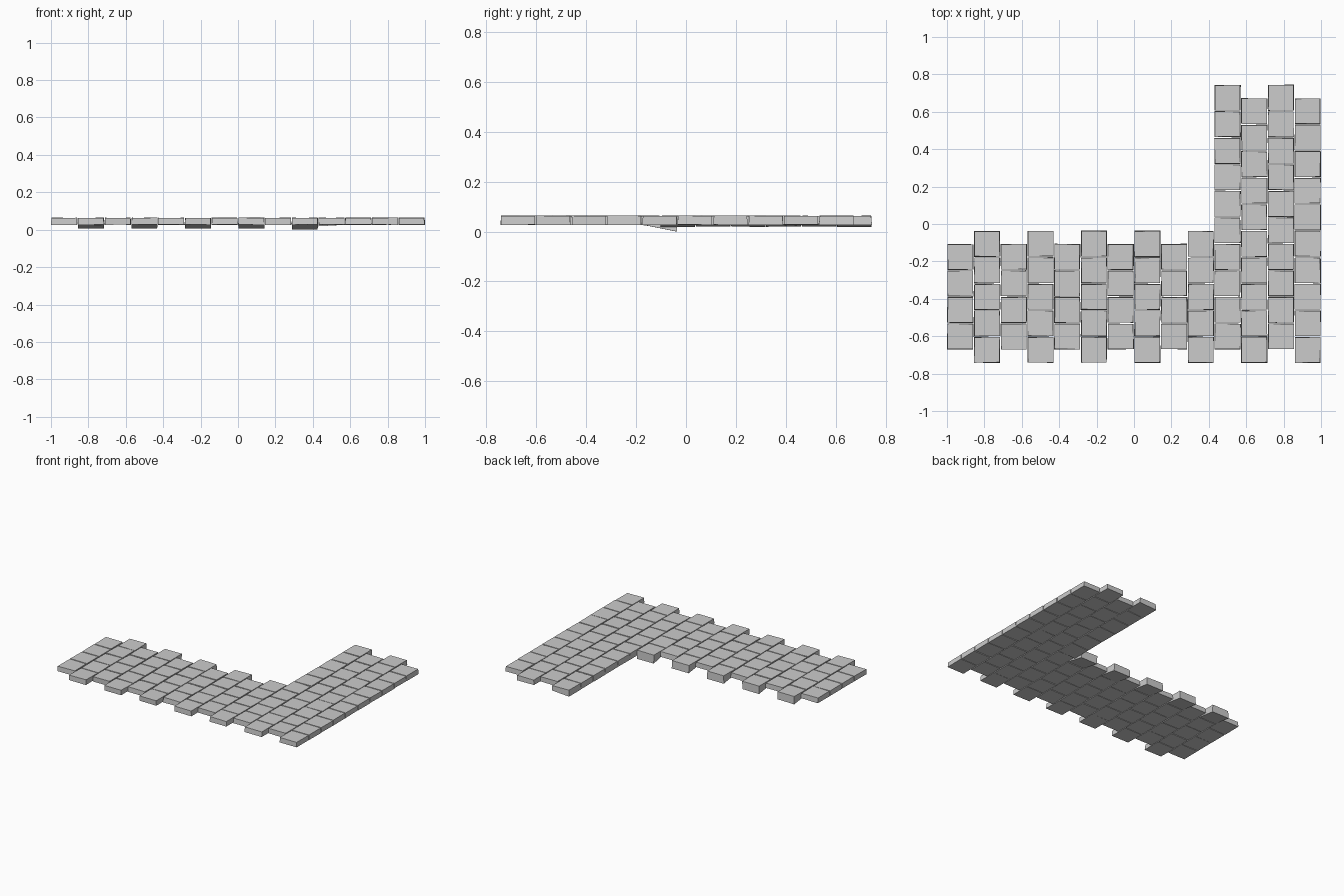
import bpy, bmesh, random

if "Cube" in bpy.data.objects:
    bpy.data.objects.remove(bpy.data.objects["Cube"])

random.seed(4)
COLS = 14
W = 2.0 / COLS          # column width
L = 0.1418              # stone length
TOP, BASE = 0.063, 0.027
FACES = [(0, 3, 2, 1), (4, 5, 6, 7), (0, 1, 5, 4),
         (1, 2, 6, 5), (2, 3, 7, 6), (3, 0, 4, 7)]


def jit(a):
    return random.uniform(-a, a)


def add_stone(bm, x0, x1, y0, y1, back_drop=0.0, left_drop=0.0):
    """Slightly irregular block; the drops lower its back or left bottom edge."""
    corners = [(x0, y0), (x1, y0), (x1, y1), (x0, y1)]
    verts = []
    for level in (0, 1):
        gap = 0.002 + 0.0015 * level
        for i, (x, y) in enumerate(corners):
            sx = 1 if i in (0, 3) else -1
            sy = 1 if i in (0, 1) else -1
            z = TOP + jit(0.0012) if level else BASE + jit(0.001)
            if not level:
                if i in (2, 3):
                    z -= back_drop
                if i in (0, 3):
                    z -= left_drop
            verts.append(bm.verts.new((x + sx * gap + jit(0.0018),
                                       y + sy * gap + jit(0.0018), max(z, 0))))
    for f in FACES:
        bm.faces.new([verts[i] for i in f])


# Interlocking columns of stones forming the L-shaped path
for c in range(COLS):
    odd = c % 2
    long_arm = c >= 10
    count = 10 if long_arm else (5 if odd else 4)
    start = -0.744 if odd else -0.672
    bm = bmesh.new()
    for r in range(count):
        y0 = start + r * L
        # stones on the inner edge of the L hang lower underneath
        back = 0.0
        if not long_arm and odd and r == count - 1:
            back = 0.027 if c == 9 else 0.02
        left = 0.008 if c == 10 and r >= 4 else 0.0
        add_stone(bm, -1 + c * W, -1 + (c + 1) * W, y0, y0 + L, back, left)
    bmesh.ops.recalc_face_normals(bm, faces=bm.faces)
    mesh = bpy.data.meshes.new(f"paving_column_{c + 1}")
    bm.to_mesh(mesh)
    bm.free()
    obj = bpy.data.objects.new(f"paving_column_{c + 1}", mesh)
    bpy.context.collection.objects.link(obj)
